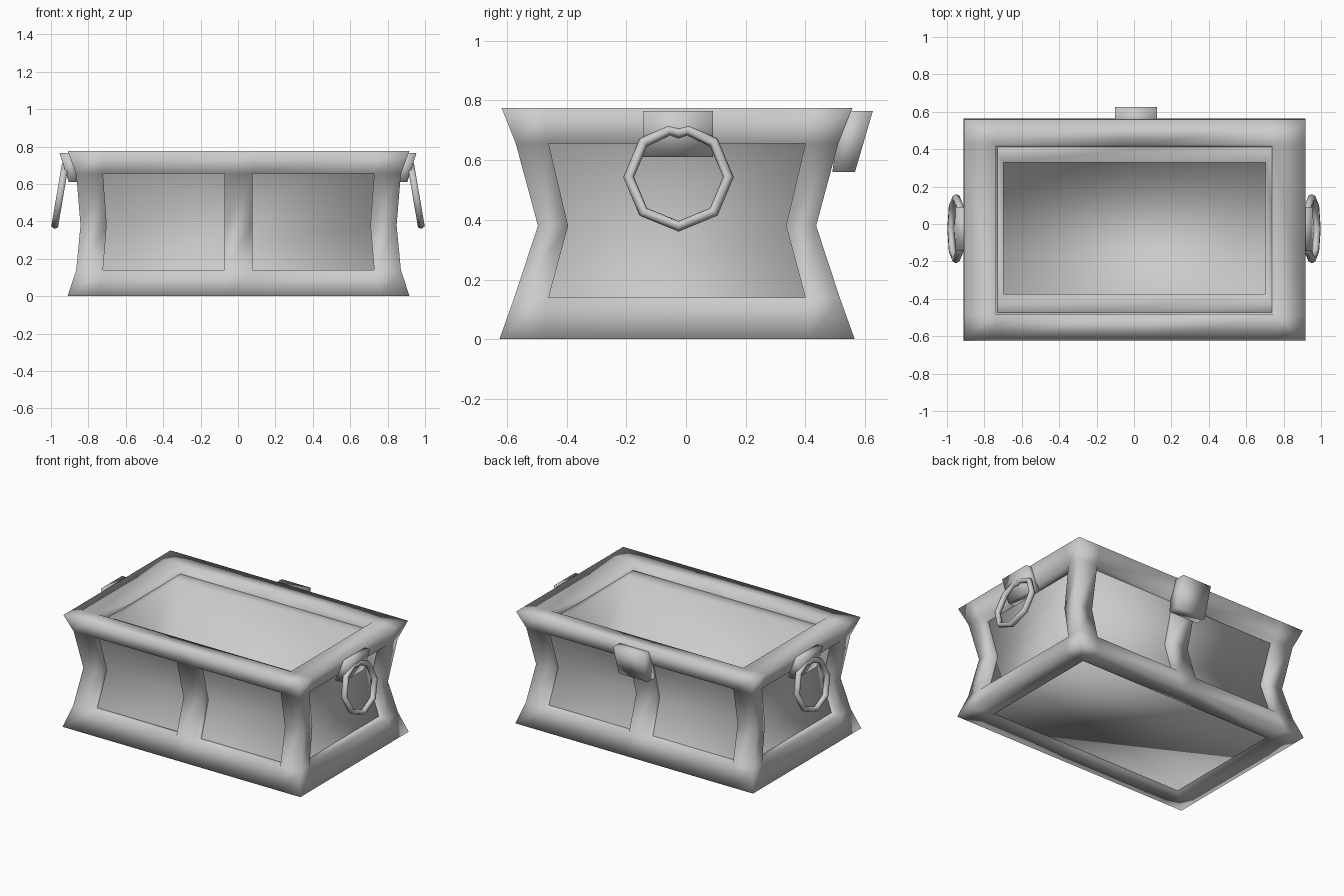
import bpy, bmesh, math
from mathutils import Vector

cube = bpy.data.objects.get("Cube")
if cube:
    bpy.data.objects.remove(cube, do_unlink=True)

CENTRE = Vector((0.003, -0.03, 0))

grey = bpy.data.materials.new("plain grey")
grey.use_nodes = True
GREY = (0.6, 0.6, 0.6, 1)
grey.diffuse_color = GREY
grey.node_tree.nodes["Principled BSDF"].inputs["Base Color"].default_value = GREY


def finish(name, bm):
    bmesh.ops.recalc_face_normals(bm, faces=bm.faces)
    for f in bm.faces:
        f.smooth = True
    mesh = bpy.data.meshes.new(name)
    bm.to_mesh(mesh)
    bm.free()
    mesh.materials.append(grey)
    ob = bpy.data.objects.new(name, mesh)
    bpy.context.collection.objects.link(ob)


class Builder:
    """Mesh builder that shares vertices lying at the same point."""
    def __init__(self):
        self.bm, self.verts = bmesh.new(), {}

    def face(self, *points):
        vs = []
        for p in points:
            key = tuple(round(c, 4) for c in p)
            if key not in self.verts:
                self.verts[key] = self.bm.verts.new(p)
            if self.verts[key] not in vs:
                vs.append(self.verts[key])
        if len(vs) > 2 and not self.bm.faces.get(vs):
            self.bm.faces.new(vs)

    def skin(self, loops):
        """Join consecutive loops of equal length with quads."""
        for a, b in zip(loops, loops[1:]):
            for c in range(len(a)):
                n = (c + 1) % len(a)
                self.face(a[c], a[n], b[n], b[c])


# Waisted frame: height, outer half sizes, inner half sizes
LEVELS = [(0.0, 0.914, 0.595, 0.76, 0.445),
          (0.14, 0.868, 0.545, 0.725, 0.43),
          (0.38, 0.845, 0.466, 0.705, 0.365),
          (0.655, 0.868, 0.54, 0.725, 0.43),
          (0.775, 0.913, 0.588, 0.742, 0.455)]
POST = 0.075


def rings(level):
    """Outer loop of one level, and the same loop pulled in to the inner wall."""
    z, ox, oy, ix, iy = level
    xs, ys = [-ox, -ix, -POST, POST, ix], [-oy, -iy, iy]
    loop = [(x, -oy) for x in xs] + [(ox, y) for y in ys]
    loop += [(-x, -y) for x, y in loop]
    outer = [CENTRE + Vector((x, y, z)) for x, y in loop]
    inner = [CENTRE + Vector((max(-ix, min(ix, x)), max(-iy, min(iy, y)), z))
             for x, y in loop]
    return outer, inner


frame = Builder()
loops = [rings(l) for l in LEVELS]
count = len(loops[0][0])
OPEN_COLUMNS = {1, 3, 6, 9, 11, 14}


def is_open(row, col):
    return row in (1, 2) and col % count in OPEN_COLUMNS


for row in range(4):
    (o0, i0), (o1, i1) = loops[row], loops[row + 1]
    for c in range(count):
        n = (c + 1) % count
        if not is_open(row, c):
            frame.face(o0[c], o0[n], o1[n], o1[c])
            frame.face(i0[c], i0[n], i1[n], i1[c])
        # post sides beside an opening
        if is_open(row, c) != is_open(row, c - 1):
            frame.face(o0[c], o1[c], i1[c], i0[c])
for row in (0, 1, 3, 4):
    # rail tops and undersides; only the openings expose the middle ones
    o, i = loops[row]
    for c in range(count):
        if row in (0, 4) or c in OPEN_COLUMNS:
            n = (c + 1) % count
            frame.face(o[c], o[n], i[n], i[c])
finish("frame", frame.bm)

# Solid waisted box held by the frame, with a flat lip and a straight cavity
BOX_CENTRE = Vector((0.003, -0.023, 0))
OUTSIDE = [(0.018, 0.82, 0.515), (0.14, 0.80, 0.49), (0.38, 0.777, 0.414),
           (0.655, 0.80, 0.488), (0.715, 0.81, 0.505)]
CAVITY = [(0.715, 0.70, 0.351), (0.03, 0.70, 0.351)]
corners = [[BOX_CENTRE + Vector((sx * x, sy * y, z))
            for sx, sy in ((-1, -1), (1, -1), (1, 1), (-1, 1))]
           for z, x, y in OUTSIDE + CAVITY]
box = Builder()
box.skin(corners)
box.face(*corners[0])
box.face(*corners[-1])
finish("panels_and_floor", box.bm)


def block(name, profile, half_width, outward, across, centre):
    """Slanted block: an (out, height) profile pulled to a width."""
    b = Builder()
    ends = [[centre + outward * u + across * s * half_width + Vector((0, 0, z))
             for u, z in profile] for s in (-1, 1)]
    b.face(*ends[0])
    b.face(*ends[1])
    b.skin(ends)
    finish(name, b.bm)


X, Y = Vector((1, 0, 0)), Vector((0, 1, 0))
block("back_latch", [(0.52, 0.765), (0.626, 0.765), (0.566, 0.56), (0.49, 0.56)],
      0.112, Y, X, Vector((0.01, 0, 0)))


def ring_handle(name, side):
    """Eight-sided tube ring, pinched at the top, hanging outwards."""
    b = Builder()
    mid = Vector((0.951 * side, -0.025, 0.543))
    down = Vector((0.17 * side, 0, -1)).normalized()
    normal = down.cross(Y)
    # angle from the bottom, and radius
    path = [(math.tau * k / 8, 0.167) for k in range(-3, 4)]
    path += [(math.pi - 0.2, 0.163), (math.pi, 0.15), (math.pi + 0.2, 0.163)]
    tube = []
    for angle, radius in path:
        radial = down * math.cos(angle) + Y * math.sin(angle)
        tube.append([mid + radial * (radius + 0.018 * math.cos(t)) +
                     normal * 0.021 * math.sin(t)
                     for t in (math.tau * j / 6 for j in range(6))])
    b.skin(tube + tube[:1])
    finish(name, b.bm)


for label, side in (("left", 1), ("right", -1)):
    block(label + "_handle_mount",
          [(0.88, 0.765), (0.954, 0.765), (0.905, 0.61), (0.85, 0.61)],
          0.117, X * side, Y, Vector((0, -0.027, 0)))
    ring_handle(label + "_ring_handle", side)
